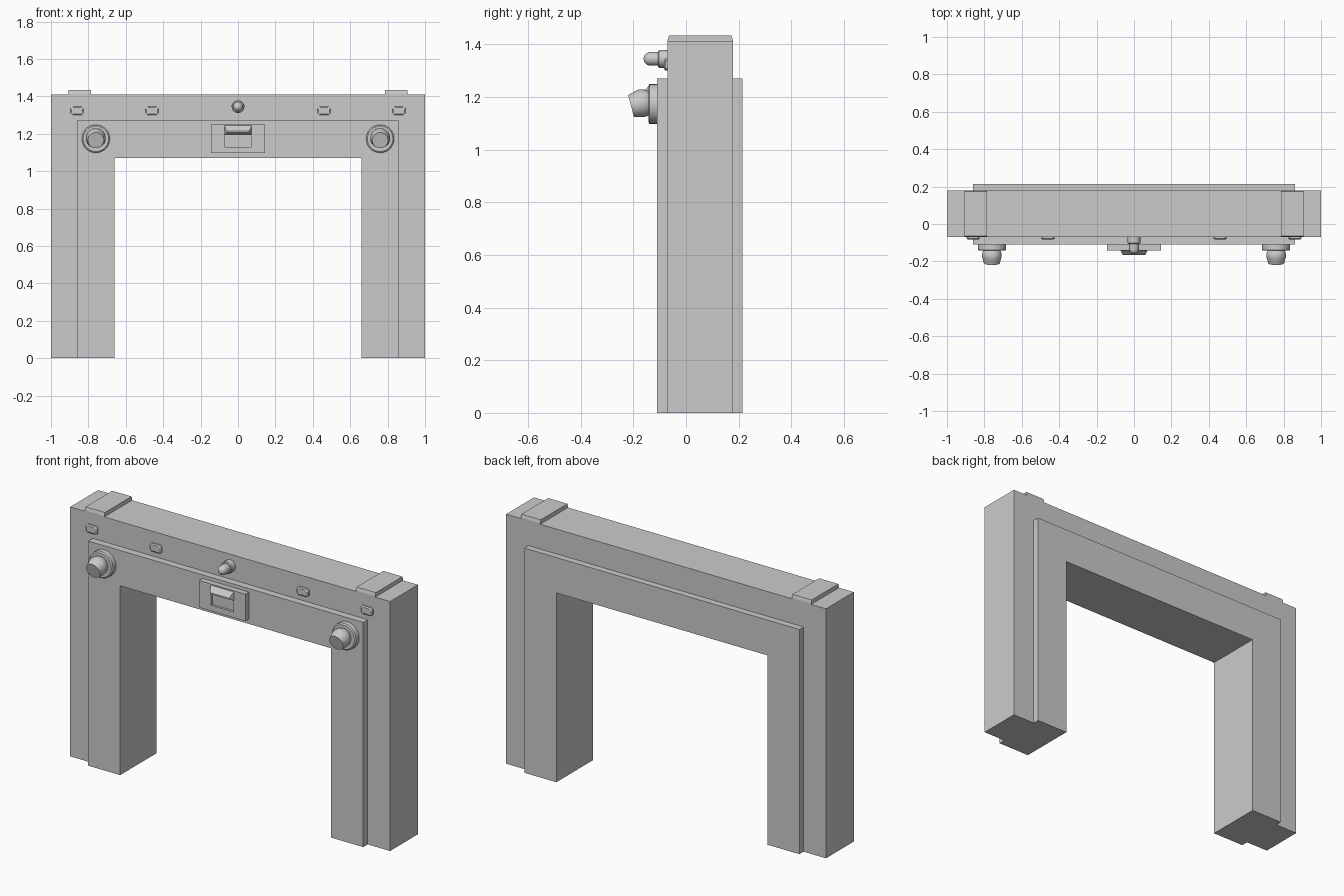
import bpy, bmesh
from math import sin, cos, pi, radians
from mathutils import Vector

if "Cube" in bpy.data.objects:
    bpy.data.objects.remove(bpy.data.objects["Cube"])


def loft(name, rings, smooth=False, close=False):
    """Skin a series of rings; cap both ends, or join last to first."""
    bm = bmesh.new()
    vs = [[bm.verts.new(p) for p in r] for r in rings]
    n = len(vs[0])
    for a, b in zip(vs, vs[1:] + (vs[:1] if close else [])):
        for i in range(n):
            j = (i + 1) % n
            bm.faces.new((a[i], a[j], b[j], b[i]))
    if not close:
        bm.faces.new(vs[0])
        bm.faces.new(vs[-1])
    bmesh.ops.recalc_face_normals(bm, faces=bm.faces)
    bmesh.ops.dissolve_limit(bm, angle_limit=0.002, verts=bm.verts, edges=bm.edges)
    me = bpy.data.meshes.new(name)
    bm.to_mesh(me)
    bm.free()
    ob = bpy.data.objects.new(name, me)
    bpy.context.collection.objects.link(ob)
    if smooth:
        bpy.ops.object.select_all(action='DESELECT')
        ob.select_set(True)
        bpy.context.view_layer.objects.active = ob
        bpy.ops.object.shade_smooth_by_angle(angle=radians(35))
    return ob


def rect_y(y, hx, z0, z1, cx=0, c=0):
    """Rectangle facing the front, optionally with cut corners."""
    if not c:
        return [(cx - hx, y, z0), (cx + hx, y, z0), (cx + hx, y, z1), (cx - hx, y, z1)]
    return [(cx - hx + c, y, z0), (cx + hx - c, y, z0), (cx + hx, y, z0 + c), (cx + hx, y, z1 - c),
            (cx + hx - c, y, z1), (cx - hx + c, y, z1), (cx - hx, y, z1 - c), (cx - hx, y, z0 + c)]


def lathe(name, centre, profile, tilt=0, sides=28):
    """Turn (distance, radius) pairs about a forward axis tilted down."""
    t = radians(tilt)
    axis, up, side = Vector((0, -cos(t), -sin(t))), Vector((0, -sin(t), cos(t))), Vector((1, 0, 0))
    c = Vector(centre)
    rings = [[c + axis * d + (side * cos(a) + up * sin(a)) * r
              for a in (2 * pi * k / sides for k in range(sides))] for d, r in profile]
    return loft(name, rings, smooth=True)


# Stepped gate frame: one section swept up, across and down with mitred corners
section = [(0.66, -0.11), (0.86, -0.11), (0.86, -0.07), (1.0, -0.07),
           (1.0, 0.178), (0.86, 0.178), (0.86, 0.215), (0.66, 0.215)]
rise = 0.41
loft("gate_frame", [[(s * x, y, h * (x + rise)) for x, y in section]
                    for s, h in ((-1, 0), (-1, 1), (1, 1), (1, 0))])

for s, side in ((-1, "left"), (1, "right")):
    # Roof caps with a small chamfer front and back
    loft(side + "_roof_cap",
         [[(s * x, -0.07, 1.405), (s * x, -0.07, 1.415), (s * x, -0.065, 1.433),
           (s * x, 0.173, 1.433), (s * x, 0.178, 1.415), (s * x, 0.178, 1.405)]
          for x in (0.787, 0.907)])

    # Marker lights
    for x, spot in ((0.46, "inner"), (0.86, "outer")):
        loft(f"{side}_{spot}_marker",
             [rect_y(-0.065, 0.035, 1.3, 1.346, s * x, 0.008),
              rect_y(-0.078, 0.035, 1.3, 1.346, s * x, 0.008),
              rect_y(-0.083, 0.029, 1.306, 1.34, s * x, 0.008)])

    # Floodlight base and tilted ball lamp
    lathe(side + "_lamp_base", (s * 0.76, -0.105, 1.173),
          [(0, 0.075), (0.033, 0.075), (0.038, 0.068)])
    ball = [(-0.053 * cos(a), 0.053 * sin(a)) for a in (radians(12 * k) for k in range(1, 9))]
    lathe(side + "_ball_lamp", (s * 0.76, -0.168, 1.176),
          ball + [(0.042, 0.043)], tilt=15)

# Central beacon: collar, stem and rounded tip
lathe("beacon_collar", (0, -0.065, 1.345), [(0, 0.034), (0.037, 0.034), (0.041, 0.03)])
tip = [(0.07 + 0.026 * sin(a), 0.026 * cos(a)) for a in (radians(14 * k) for k in range(7))]
lathe("beacon_tip", (0, -0.065, 1.345), [(0.03, 0.026)] + tip)

# Control panel with a recessed screen
loft("control_panel",
     [rect_y(-0.105, 0.145, 1.097, 1.25), rect_y(-0.141, 0.145, 1.097, 1.25),
      rect_y(-0.141, 0.07, 1.13, 1.215), rect_y(-0.128, 0.07, 1.13, 1.215)])

# Sloping hood over the screen
loft("screen_hood",
     [rect_y(-0.126, 0.073, 1.195, 1.243), rect_y(-0.141, 0.073, 1.195, 1.243),
      rect_y(-0.166, 0.06, 1.206, 1.214)])
